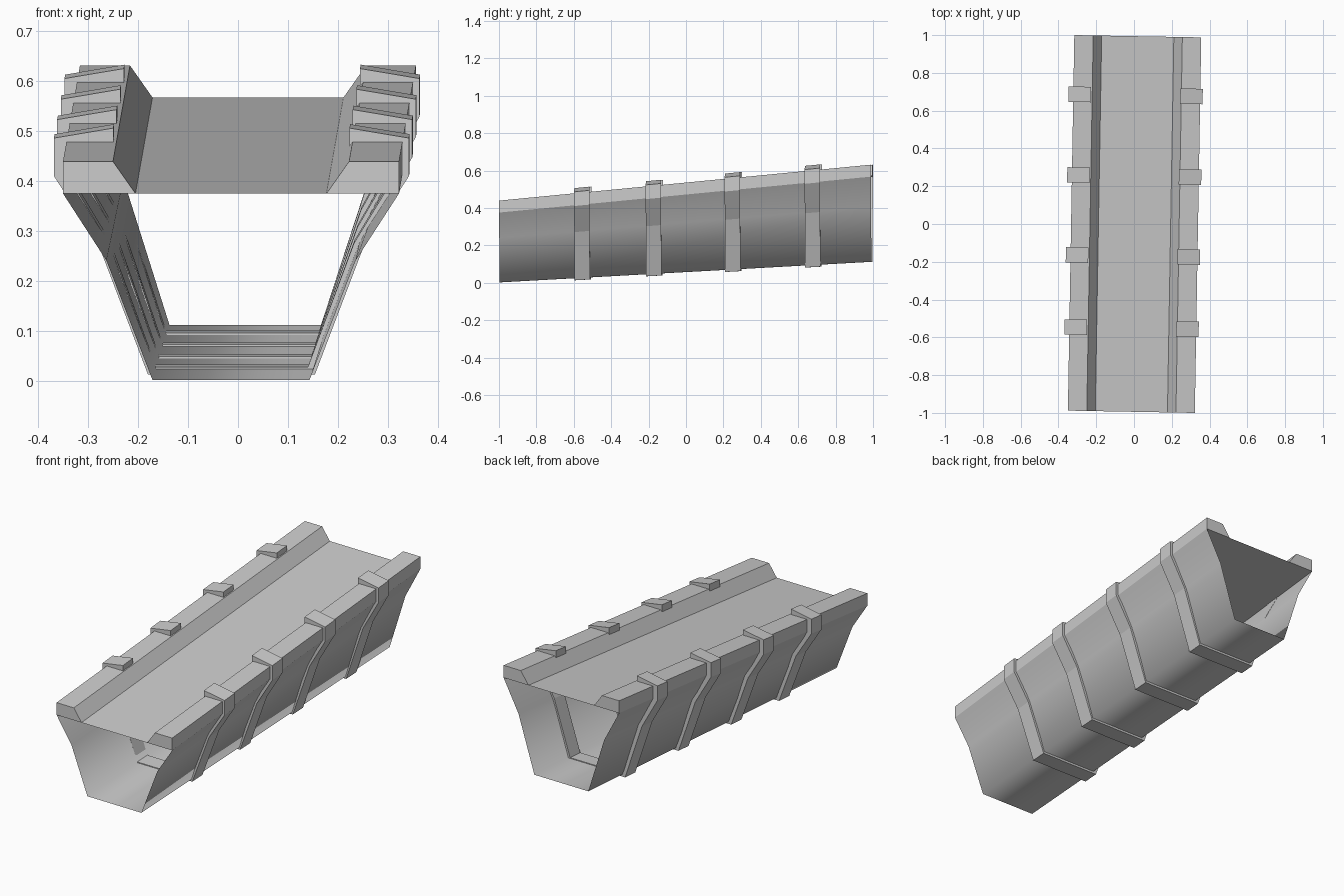
import bpy, bmesh

if "Cube" in bpy.data.objects:
    bpy.data.objects.remove(bpy.data.objects["Cube"])

# Levels of the tapered, rising section at t (-1 front .. 1 back)
def levels(t):
    floor = 0.055 * (1 + t) + 0.002
    deck = 0.375 + 0.096 * (1 + t)
    kink = floor + (deck - floor) * 0.64
    top = deck + 0.064
    return floor, kink, deck, top

# Slightly yawed axis: section offset u, height z, station t
def place(u, z, t):
    return (0.003 + 0.017 * t + u, 0.994 * t - 0.018 * u, z)

def mirrored(half):
    return [(-u, z) for u, z in half] + [(u, z) for u, z in reversed(half)]

# Loft a profile function between two stations
def loft(name, profile, t0, t1, closed=True, caps=True, flip_normals=False):
    bm = bmesh.new()
    rings = [[bm.verts.new(place(u, z, t)) for u, z in profile(t)] for t in (t0, t1)]
    a, b = rings
    n = len(a)
    for i in range(n if closed else n - 1):
        j = (i + 1) % n
        bm.faces.new((a[i], a[j], b[j], b[i]))
    if closed and caps:
        bm.faces.new(a[::-1])
        bm.faces.new(b)
        bmesh.ops.recalc_face_normals(bm, faces=bm.faces)
    elif flip_normals:
        bmesh.ops.reverse_faces(bm, faces=bm.faces)
    mesh = bpy.data.meshes.new(name)
    bm.to_mesh(mesh)
    bm.free()
    obj = bpy.data.objects.new(name, mesh)
    bpy.context.collection.objects.link(obj)
    return obj

# Open-ended lower hull
def hull_profile(t):
    f, k, d, _ = levels(t)
    return mirrored([(0.336, d), (0.249, k), (0.157, f)])

hull = loft("hull_shell", hull_profile, -1, 1, closed=False, flip_normals=True)
hull.data.polygons.foreach_set("use_smooth", [True] * len(hull.data.polygons))

# Flat deck between the rails
def deck_profile(t):
    d = levels(t)[2]
    return [(-0.191, d), (0.191, d)]

loft("deck", deck_profile, -1, 1, closed=False)

# Side rails with sloped inner faces
for side, label in ((-1, "left"), (1, "right")):
    def rail_profile(t):
        d, top = levels(t)[2:]
        return [(side * u, z) for u, z in
                ((0.191, d), (0.236, top), (0.336, top), (0.336, d))]
    loft(label + "_rail", rail_profile, -1, 1)

# Straps wrapping under the hull and hooking over both rails
def strap_profile(t):
    f, k, d, top = levels(t)
    outer = mirrored([(0.236, top + 0.028), (0.355, top + 0.008), (0.355, d - 0.004),
                      (0.265, k - 0.003), (0.167, f - 0.011)])
    inner = mirrored([(0.236, top - 0.012), (0.328, top - 0.012), (0.328, d - 0.002),
                      (0.245, k + 0.002), (0.153, f + 0.004)])
    return [(u - 0.006, z) for u, z in outer + inner[::-1]]

def build_strap(name, t0, t1):
    bm = bmesh.new()
    a, b = [[bm.verts.new(place(u, z, t)) for u, z in strap_profile(t)] for t in (t0, t1)]
    n = len(a)
    for i in range(n):
        j = (i + 1) % n
        bm.faces.new((a[i], a[j], b[j], b[i]))
    for i in range(n // 2 - 1):
        for r in (a, b):
            bm.faces.new((r[i], r[i + 1], r[n - 2 - i], r[n - 1 - i]))
    bmesh.ops.recalc_face_normals(bm, faces=bm.faces)
    mesh = bpy.data.meshes.new(name)
    bm.to_mesh(mesh)
    bm.free()
    bpy.context.collection.objects.link(bpy.data.objects.new(name, mesh))

for i, y in enumerate((-0.555, -0.17, 0.255, 0.685)):
    build_strap(f"strap_{i + 1}", y - 0.041, y + 0.041)
